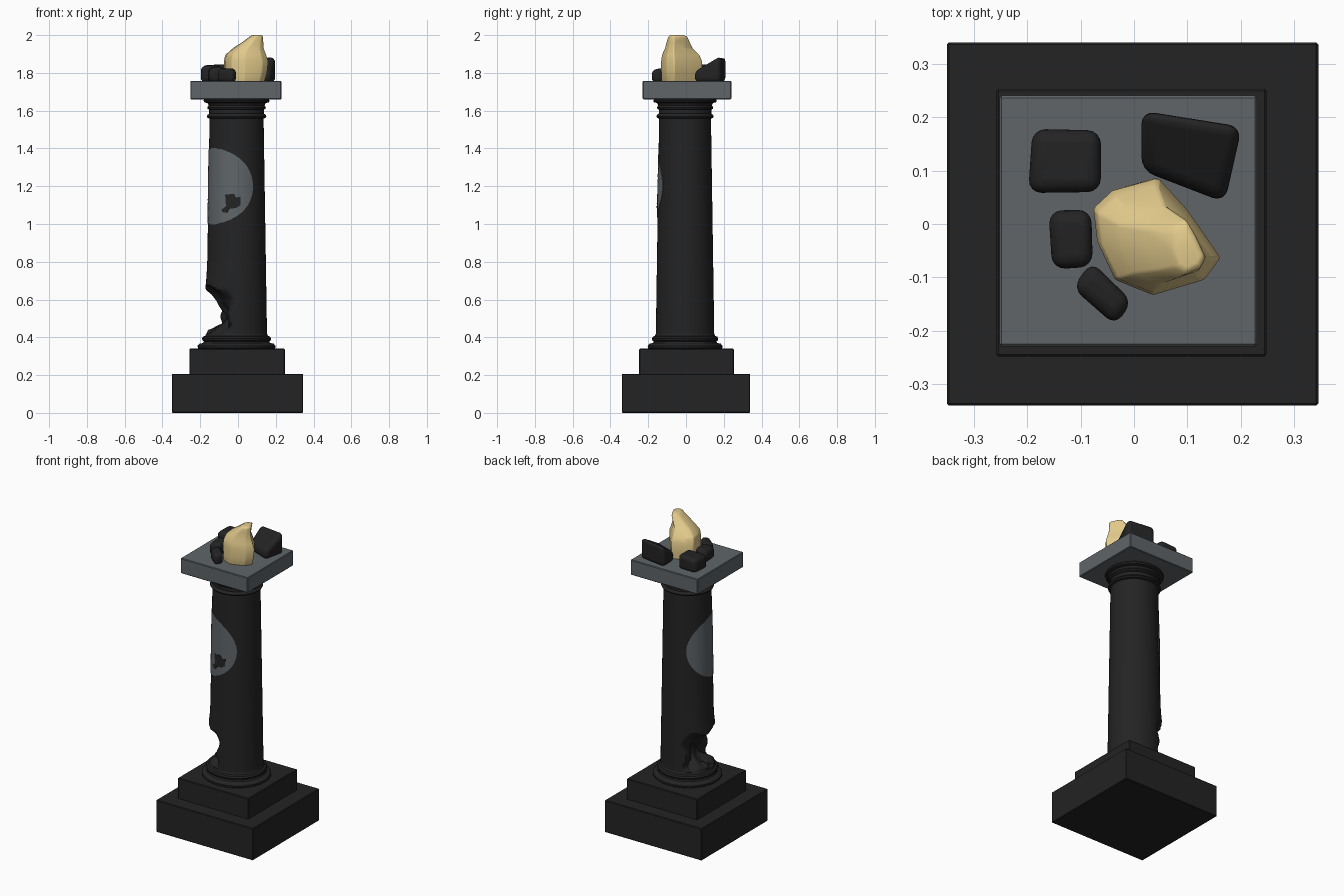
import bpy, bmesh, math
from math import sin, cos, radians, pi

if "Cube" in bpy.data.objects:
    bpy.data.objects.remove(bpy.data.objects["Cube"], do_unlink=True)

CX, CY, SQUASH = -0.0075, -0.005, 0.96      # column axis and depth ratio


def material(name, rgb):
    m = bpy.data.materials.new(name)
    m.use_nodes = True
    m.diffuse_color = (*rgb, 1)
    m.node_tree.nodes["Principled BSDF"].inputs["Base Color"].default_value = (*rgb, 1)
    return m


DARK = material("dark stone", (0.017, 0.017, 0.017))
GREY = material("grey stone", (0.115, 0.13, 0.14))
GOLD = material("golden crystal", (0.76, 0.59, 0.26))


def finish(name, bm, mat, smooth=None, bevel=0, segments=1):
    bmesh.ops.recalc_face_normals(bm, faces=bm.faces)
    mesh = bpy.data.meshes.new(name)
    bm.to_mesh(mesh)
    bm.free()
    mesh.materials.append(mat)
    ob = bpy.data.objects.new(name, mesh)
    bpy.context.collection.objects.link(ob)
    if bevel:
        mod = ob.modifiers.new("Bevel", "BEVEL")
        mod.width, mod.segments = bevel, segments
    if smooth:
        bpy.ops.object.select_all(action="DESELECT")
        ob.select_set(True)
        bpy.context.view_layer.objects.active = ob
        bpy.ops.object.shade_smooth_by_angle(angle=radians(smooth))
    return ob


def loft(rings, cap_ends=True):
    """Skin a list of closed point rings."""
    bm = bmesh.new()
    rows = [[bm.verts.new(p) for p in ring] for ring in rings]
    n = len(rows[0])
    for a, b in zip(rows, rows[1:]):
        for i in range(n):
            j = (i + 1) % n
            bm.faces.new((a[i], a[j], b[j], b[i]))
    if cap_ends:
        bm.faces.new(rows[0][::-1])
        bm.faces.new(rows[-1])
    return bm


def slab(name, x0, x1, y0, y1, z0, z1, mat):
    base = [(x0, y0), (x1, y0), (x1, y1), (x0, y1)]
    finish(name, loft([[(x, y, z) for x, y in base] for z in (z0, z1)]), mat, bevel=0.004)


def rock(name, corners, bottom, tops, bevel):
    """Rounded block with its own height at each corner."""
    low = [(x, y, bottom) for x, y in corners]
    high = [(x, y, z) for (x, y), z in zip(corners, tops)]
    finish(name, loft([low, high]), DARK, 50, bevel, 4)


def lerp_table(table, z):
    for (z0, v0), (z1, v1) in zip(table, table[1:]):
        if z0 <= z <= z1:
            return v0 + (v1 - v0) * (z - z0) / (z1 - z0)
    return 0


def on_column(r, angle, z):
    return (CX + r * cos(angle), CY + SQUASH * r * sin(angle), z)


def shaft_radius(z):
    return 0.161 - 0.018 * (z - 0.42) / 1.14


# Stepped pedestal and top slab
slab("plinth", -0.35, 0.345, -0.34, 0.34, 0, 0.207, DARK)
slab("plinth_step", -0.258, 0.248, -0.248, 0.253, 0.2, 0.34, DARK)
slab("top_slab", -0.252, 0.23, -0.229, 0.24, 1.66, 1.758, GREY)


# Mouldings turned around the column axis
def turned(name, profile):
    rings = [[on_column(r, 2 * pi * i / 64, z) for i in range(64)] for r, z in profile]
    finish(name, loft(rings), DARK, 40)


turned("base_moulding", [(0.196, 0.335), (0.205, 0.343), (0.206, 0.355), (0.197, 0.366),
                         (0.178, 0.37), (0.172, 0.378), (0.18, 0.383), (0.183, 0.393),
                         (0.178, 0.403), (0.166, 0.408), (0.161, 0.42)])
turned("capital_moulding", [(0.143, 1.558), (0.154, 1.562), (0.158, 1.57), (0.154, 1.578),
                            (0.145, 1.584), (0.145, 1.605), (0.153, 1.61), (0.155, 1.618),
                            (0.148, 1.628), (0.154, 1.64), (0.172, 1.645), (0.175, 1.654),
                            (0.17, 1.662)])

# Shaft with a broken hollow near its foot
HOLLOW = [(0.42, 0.0), (0.44, 0.03), (0.465, 0.085), (0.5, 0.107), (0.53, 0.105),
          (0.575, 0.068), (0.61, 0.05), (0.645, 0.02), (0.665, -0.008), (0.72, -0.003), (0.8, 0)]


def broken_radius(a, z):
    wave = 0.015 * sin(a * 5 + z * 9)
    d = abs(a - radians(188)) + 0.1 * sin(z * 40)
    t = min(max((radians(74) - d) / radians(26), 0), 1)
    t = t * t * (3 - 2 * t)
    depth = lerp_table(HOLLOW, z + wave * t)
    return shaft_radius(z) - depth * t


levels = [0.40 + 0.012 * i for i in range(35)] + [1.0, 1.2, 1.4, 1.57]
finish("shaft", loft([[on_column(broken_radius(2 * pi * i / 72, z), 2 * pi * i / 72, z)
                       for i in range(72)] for z in levels]), DARK, 35)


# Thin plates that wrap around the shaft
def wrapped_plate(name, centre, outline, lift, mat):
    steps = 10
    ca, cz = centre

    def point(k, a, z, up):
        zz = cz + (z - cz) * k
        return on_column(shaft_radius(zz) + up, radians(ca + (a - ca) * k), zz)

    rings = [[point(1, a, z, -0.002) for a, z in outline]]
    for s in range(steps, 0, -1):
        rings.append([point(s / steps, a, z, lift) for a, z in outline])
    bm = loft(rings, False)
    bm.verts.ensure_lookup_table()
    n = len(outline)
    hub = bm.verts.new(point(0, ca, cz, lift))
    inner = bm.verts[:][-n - 1:-1]
    for i in range(n):
        bm.faces.new((inner[i], inner[(i + 1) % n], hub))
    finish(name, bm, mat, 40)


wrapped_plate("round_panel", (213, 1.2),
              [(213 + 92 * cos(2 * pi * i / 48), 1.2 + 0.203 * sin(2 * pi * i / 48))
               for i in range(48)], 0.003, GREY)
wrapped_plate("panel_worn_spot", (262, 1.12),
              [(247, 1.155), (265, 1.16), (269, 1.14), (278, 1.145), (278, 1.1), (269, 1.085),
               (255, 1.08), (251, 1.06), (243, 1.06), (239, 1.075), (249, 1.095)], 0.006, DARK)

# Fallen chips at the foot of the hollow
rock("chip_front", [(-0.15, -0.09), (-0.08, -0.08), (-0.07, -0.02), (-0.13, -0.03)],
     0.38, (0.43, 0.47, 0.465, 0.44), 0.012)
rock("chip_side", [(-0.165, -0.01), (-0.11, -0.015), (-0.1, 0.04), (-0.155, 0.045)],
     0.38, (0.44, 0.455, 0.45, 0.435), 0.012)
rock("chip_back", [(-0.13, 0.06), (-0.075, 0.04), (-0.05, 0.09), (-0.1, 0.11)],
     0.38, (0.43, 0.48, 0.46, 0.425), 0.012)

# Dark rocks on the top slab
rock("rock_back_right", [(-0.198, 0.058), (-0.062, 0.06), (-0.062, 0.175), (-0.19, 0.178)],
     1.75, (1.835, 1.845, 1.848, 1.84), 0.025)
rock("rock_back_left", [(0.014, 0.1), (0.17, 0.04), (0.202, 0.182), (0.014, 0.212)],
     1.75, (1.81, 1.81, 1.89, 1.885), 0.025)
rock("rock_side", [(-0.153, -0.085), (-0.077, -0.08), (-0.08, 0.027), (-0.16, 0.025)],
     1.75, (1.825, 1.835, 1.84, 1.83), 0.025)
rock("rock_front", [(-0.115, -0.12), (-0.035, -0.19), (-0.003, -0.145), (-0.08, -0.07)],
     1.75, (1.82, 1.815, 1.825, 1.83), 0.022)

# Golden crystal: one outline fitted to a box at each height
OUTLINE = [(0.16, -0.06), (0.1, 0.025), (0.045, 0.085), (-0.04, 0.062), (-0.075, 0.03),
           (-0.068, -0.03), (-0.035, -0.1), (0.035, -0.128), (0.13, -0.1)]
LEVELS = [(1.75, -0.068, 0.14, -0.13, 0.083), (1.8, -0.073, 0.155, -0.132, 0.087),
          (1.86, -0.076, 0.162, -0.133, 0.086), (1.895, -0.068, 0.15, -0.128, 0.072),
          (1.93, -0.028, 0.138, -0.112, 0.036), (1.965, 0.025, 0.135, -0.103, 0.02),
          (1.992, 0.063, 0.134, -0.095, 0.008), (2.0, 0.075, 0.127, -0.085, -0.01)]
rings = []
for z, x0, x1, y0, y1 in LEVELS:
    rings.append([(x0 + (x1 - x0) * (x + 0.075) / 0.235,
                   y0 + (y1 - y0) * (y + 0.128) / 0.213, z) for x, y in OUTLINE])
finish("golden_crystal", loft(rings), GOLD, 50, 0.006, 2)
